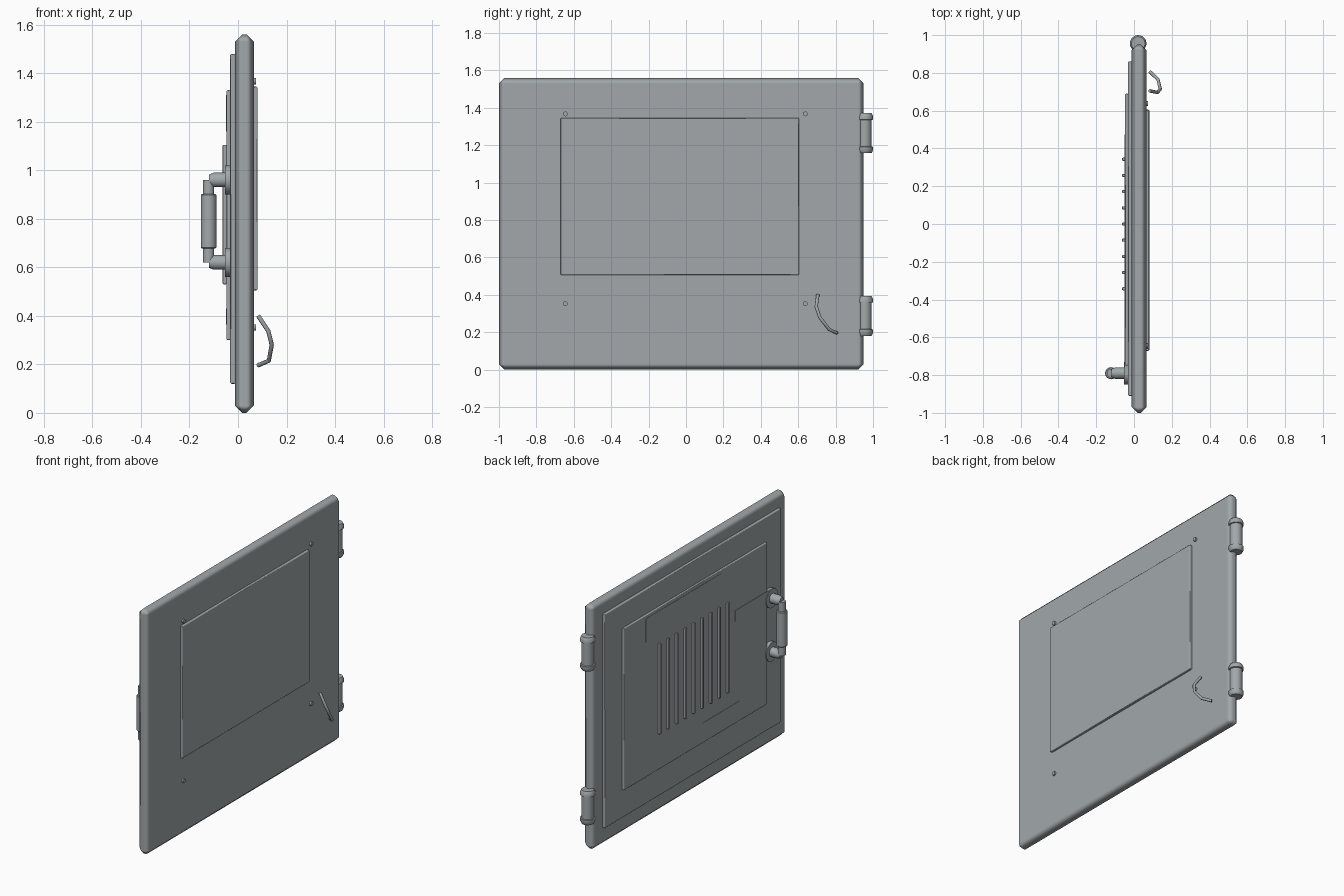
import bpy, bmesh, math
from mathutils import Vector

if "Cube" in bpy.data.objects:
    bpy.data.objects.remove(bpy.data.objects["Cube"])

metal = bpy.data.materials.new("grey metal")
metal.use_nodes = True
colour = (0.36, 0.39, 0.4, 1)
metal.diffuse_color = colour
metal.node_tree.nodes["Principled BSDF"].inputs["Base Color"].default_value = colour


def finish(name, bm, smooth=True):
    bmesh.ops.recalc_face_normals(bm, faces=bm.faces)
    mesh = bpy.data.meshes.new(name)
    bm.to_mesh(mesh)
    bm.free()
    mesh.materials.append(metal)
    obj = bpy.data.objects.new(name, mesh)
    bpy.context.collection.objects.link(obj)
    if smooth:
        bpy.ops.object.select_all(action="DESELECT")
        obj.select_set(True)
        bpy.context.view_layer.objects.active = obj
        bpy.ops.object.shade_smooth_by_angle(angle=math.radians(40))
    return obj


def box(name, xs, ys, zs, bevel=0, segments=1):
    bm = bmesh.new()
    bmesh.ops.create_cube(bm, size=1)
    for v in bm.verts:
        for i, (low, high) in enumerate((xs, ys, zs)):
            v.co[i] = high if v.co[i] > 0 else low
    obj = finish(name, bm, False)
    if bevel:
        mod = obj.modifiers.new("rounded edges", "BEVEL")
        mod.width = bevel
        mod.segments = segments
        mod.harden_normals = True
        obj.data.shade_smooth()
    return obj


def lathe(name, origin, axis, profile, sides=24):
    """Spin (distance, radius) pairs around an axis through the origin."""
    turn = Vector((0, 0, 1)).rotation_difference(Vector(axis))
    bm = bmesh.new()
    rings = []
    for h, r in profile:
        ring = []
        for k in range(sides):
            a = math.tau * k / sides
            p = turn @ Vector((r * math.cos(a), r * math.sin(a), h))
            ring.append(bm.verts.new(p + Vector(origin)))
        rings.append(ring)
    for a, b in zip(rings, rings[1:]):
        for k in range(sides):
            j = (k + 1) % sides
            bm.faces.new((a[k], a[j], b[j], b[k]))
    bm.faces.new(rings[0])
    bm.faces.new(rings[-1])
    return finish(name, bm)


# Door leaf with stepped panels on both sides
box("door_leaf", (-0.012, 0.065), (-1, 0.95), (0, 1.56), 0.03)
box("outer_panel", (-0.032, -0.01), (-0.91, 0.86), (0.12, 1.48), 0.005)
box("raised_panel", (-0.048, -0.03), (-0.75, 0.69), (0.30, 1.33), 0.005)
box("inner_panel", (0.06, 0.081), (-0.672, 0.605), (0.505, 1.345), 0.005)

# Thin plates
box("upper_plate", (-0.05, -0.047), (-0.285, 0.475), (1.16, 1.31))
box("latch_plate", (-0.051, -0.031), (-0.80, -0.425), (0.95, 1.02))
box("lower_plate", (-0.05, -0.047), (-0.465, -0.095), (0.365, 0.43))

# Vertical ribs
for i in range(9):
    y = (i - 4) * 0.0857
    box(f"rib_{i + 1}", (-0.063, -0.046), (y - 0.008, y + 0.008), (0.53, 1.105), 0.004, 2)

# Handle with two posts
handle_y = -0.79
for side, z in (("lower", 0.62), ("upper", 0.96)):
    lathe(f"{side}_handle_flange", (-0.03, handle_y, z), (-1, 0, 0), [(0, 0.06), (0.024, 0.06)])
    lathe(f"{side}_handle_post", (-0.05, handle_y, z), (-1, 0, 0), [(0, 0.03), (0.05, 0.03), (0.07, 0.022)])
lathe("handle_bar", (-0.121, handle_y, 0.62), (0, 0, 1), [(0, 0.023), (0.34, 0.023)])
lathe("handle_grip", (-0.121, handle_y, 0.678), (0, 0, 1),
      [(0, 0.028), (0.004, 0.032), (0.22, 0.032), (0.224, 0.028)])

# Hinges with capped ends
hinge = [(0, 0.036), (0.008, 0.04), (0.017, 0.044), (0.034, 0.044), (0.036, 0.037)]
hinge += [(0.214 - h, r) for h, r in reversed(hinge)]
for side, z in (("lower", 0.18), ("upper", 1.157)):
    lathe(f"{side}_hinge", (0.022, 0.956, z), (0, 0, 1), hinge)

# Screws around the inner panel
for i, (y, z) in enumerate([(y, z) for y in (-0.645, 0.638) for z in (0.352, 1.367)]):
    lathe(f"screw_{i + 1}", (0.06, y, z), (1, 0, 0), [(0, 0.013), (0.015, 0.013)], 12)

# Bent wire hook
curve = bpy.data.curves.new("wire_hook", "CURVE")
curve.dimensions = "3D"
curve.bevel_depth = 0.009
curve.bevel_resolution = 2
curve.use_fill_caps = True
path = [(0.083, 0.705, 0.40), (0.125, 0.696, 0.337), (0.139, 0.715, 0.28),
        (0.127, 0.765, 0.215), (0.083, 0.807, 0.196)]
spline = curve.splines.new("POLY")
spline.points.add(len(path) - 1)
for point, co in zip(spline.points, path):
    point.co = (*co, 1)
curve.materials.append(metal)
hook = bpy.data.objects.new("wire_hook", curve)
bpy.context.collection.objects.link(hook)
